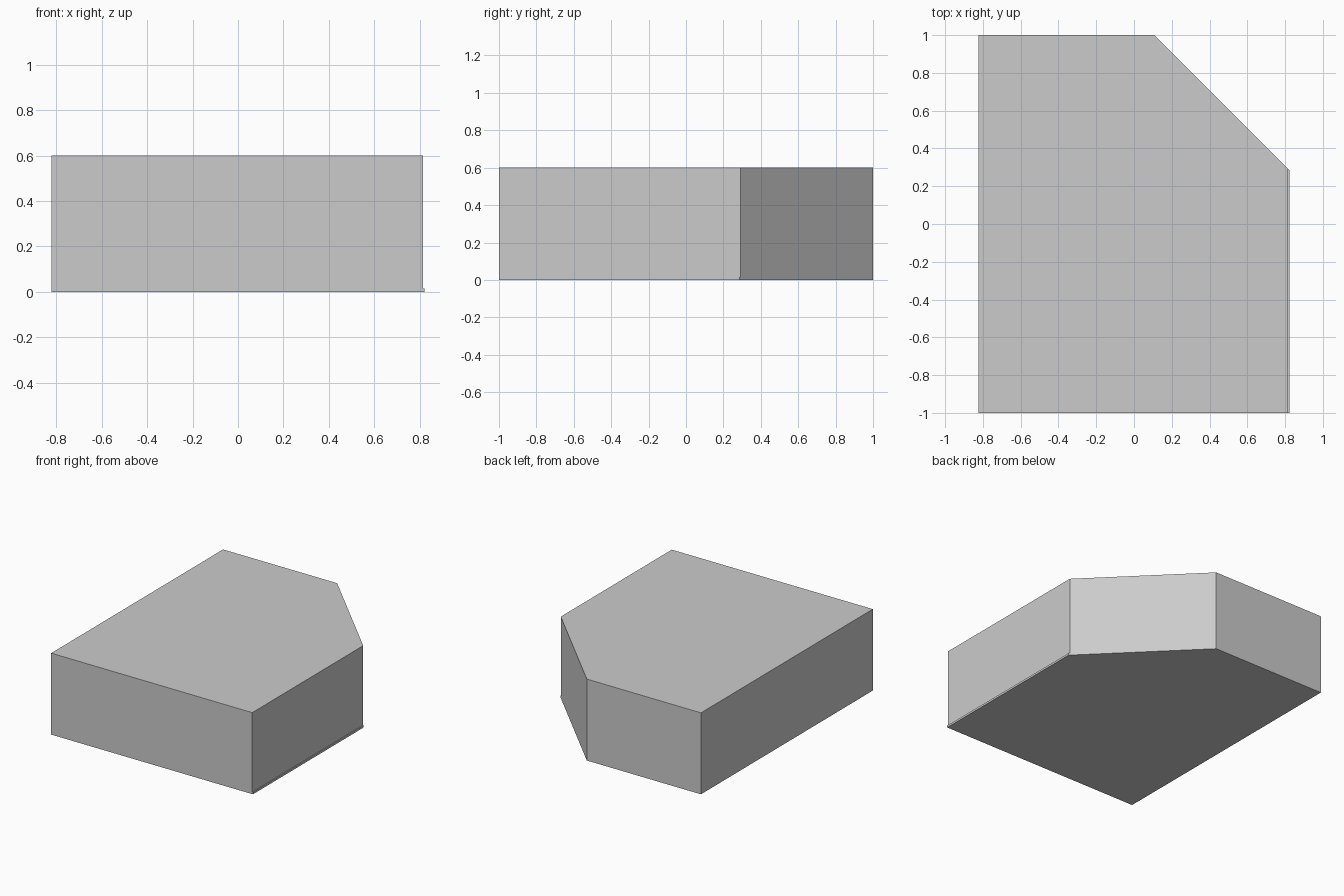
import bpy, bmesh

if "Cube" in bpy.data.objects:
    bpy.data.objects.remove(bpy.data.objects["Cube"])


def prism(name, outline, z0, z1):
    """Extrude a flat outline into a closed prism."""
    bm = bmesh.new()
    face = bm.faces.new([bm.verts.new((x, y, z0)) for x, y in outline])
    top = bmesh.ops.extrude_face_region(bm, geom=[face])
    verts = [g for g in top["geom"] if isinstance(g, bmesh.types.BMVert)]
    bmesh.ops.translate(bm, verts=verts, vec=(0, 0, z1 - z0))
    bmesh.ops.recalc_face_normals(bm, faces=bm.faces)
    mesh = bpy.data.meshes.new(name)
    bm.to_mesh(mesh)
    bm.free()
    obj = bpy.data.objects.new(name, mesh)
    bpy.context.collection.objects.link(obj)
    return obj


def clipped_rectangle(right):
    """Rectangle with its back right corner cut at 45 degrees."""
    return [(-0.822, -1), (right, -1), (right, 1.108 - right), (0.108, 1), (-0.822, 1)]


# Thin base slab, standing out slightly on the right
prism("base_slab", clipped_rectangle(0.822), 0, 0.015)

# Main block with the clipped corner
prism("main_block", clipped_rectangle(0.816), 0.015, 0.6)
